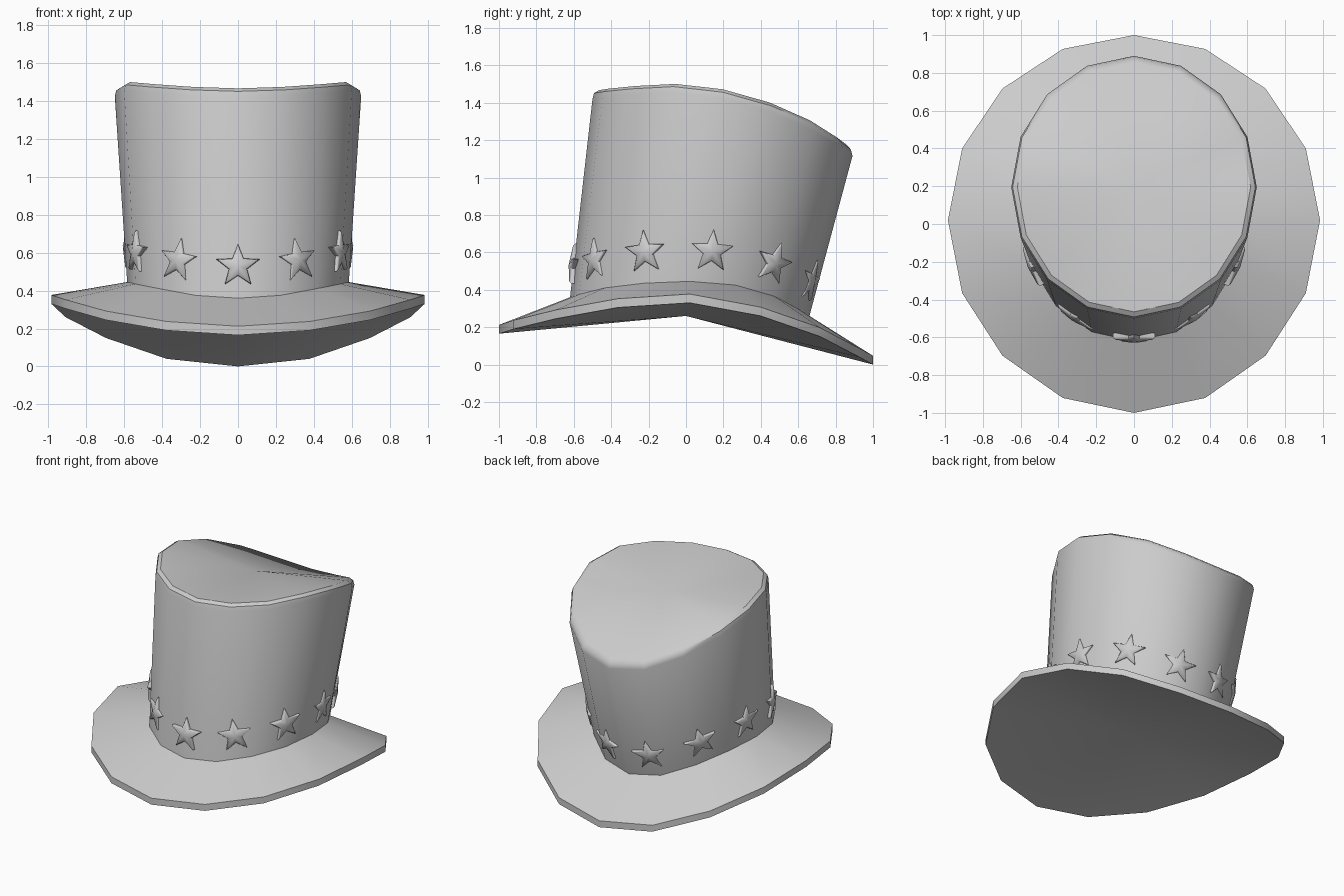
import bpy, bmesh, math
from mathutils import Vector

if "Cube" in bpy.data.objects:
    bpy.data.objects.remove(bpy.data.objects["Cube"])

N = 16


def finish(bm, name, angle=35):
    bmesh.ops.recalc_face_normals(bm, faces=bm.faces[:])
    me = bpy.data.meshes.new(name)
    bm.to_mesh(me)
    bm.free()
    ob = bpy.data.objects.new(name, me)
    bpy.context.collection.objects.link(ob)
    bpy.ops.object.select_all(action='DESELECT')
    ob.select_set(True)
    bpy.context.view_layer.objects.active = ob
    bpy.ops.object.shade_smooth_by_angle(angle=math.radians(angle))
    return ob


def ring(rx, ry, cy, heights):
    """16-sided ring from the front round; heights run front to back, mirrored."""
    pts = []
    for i in range(N):
        a = 2 * math.pi * i / N
        pts.append(Vector((rx * math.sin(a), cy(a) - ry * math.cos(a),
                           heights[min(i, N - i)])))
    return pts


def loft(name, rings, start=None, end=None):
    bm = bmesh.new()
    vs = [[bm.verts.new(p) for p in r] for r in rings]
    for lo, hi in zip(vs, vs[1:]):
        for i in range(N):
            j = (i + 1) % N
            bm.faces.new((lo[i], lo[j], hi[j], hi[i]))
    for centre, r in ((start, vs[0]), (end, vs[-1])):
        if centre is not None:
            c = bm.verts.new(centre)
            for i in range(N):
                bm.faces.new((r[i], r[(i + 1) % N], c))
    return finish(bm, name)


def inset(r, c, t, drop):
    return [p.lerp(c, t) - Vector((0, 0, drop)) for p in r]


# Key outlines
rim_low = ring(0.985, 1.0, lambda a: 0.02 * math.sin(a) ** 2,
               [0.165, 0.19, 0.245, 0.305, 0.33, 0.26, 0.15, 0.04, 0.0])
rim_top = [p + Vector((0, 0, 0.047)) for p in rim_low]
base = ring(0.585, 0.64, lambda a: 0.02,
            [0.36, 0.375, 0.41, 0.435, 0.445, 0.425, 0.365, 0.29, 0.26])
top = ring(0.65, 0.695, lambda a: 0.195,
           [1.47, 1.478, 1.493, 1.505, 1.475, 1.40, 1.30, 1.205, 1.165])
top_c = Vector((0, 0.2, 1.415))

# Curved brim with fanned underside
loft("brim", [rim_low, rim_top, base], start=Vector((0, 0, 0.26)))

# Crown with softened upper edge and dipped top
loft("crown", [base, inset(top, top_c, 0, 0.05), inset(top, top_c, 0.012, 0.018),
               inset(top, top_c, 0.05, 0.0)], end=top_c)


# Band of puffed stars following the crown wall
def on_ring(r, f):
    i = int(math.floor(f)) % N
    return r[i].lerp(r[(i + 1) % N], f - math.floor(f))


def star(index, count):
    f = N * index / count
    lo, hi = on_ring(base, f), on_ring(top, f)
    up = (hi - lo).normalized()
    side = (on_ring(base, f + 0.5) - on_ring(base, f - 0.5)).normalized()
    out = side.cross(up).normalized()
    up = out.cross(side).normalized()
    centre = lo + (hi - lo).normalized() * 0.17
    bm = bmesh.new()

    def outline(scale, depth):
        vs = []
        for k in range(10):
            a = math.pi * k / 5
            rad = (0.118 if k % 2 == 0 else 0.05) * scale
            vs.append(bm.verts.new(centre + side * rad * math.sin(a)
                                   + up * rad * math.cos(a) + out * depth))
        return vs

    layers = [outline(1, -0.022), outline(1, 0.004), outline(0.88, 0.014)]
    for a, b in zip(layers, layers[1:]):
        for k in range(10):
            m = (k + 1) % 10
            bm.faces.new((a[k], a[m], b[m], b[k]))
    for layer, depth in ((layers[0], -0.022), (layers[-1], 0.026)):
        c = bm.verts.new(centre + out * depth)
        for k in range(10):
            bm.faces.new((layer[k], layer[(k + 1) % 10], c))
    finish(bm, f"band_star_{index + 1}", 50)


for i in range(11):
    star(i, 11)
